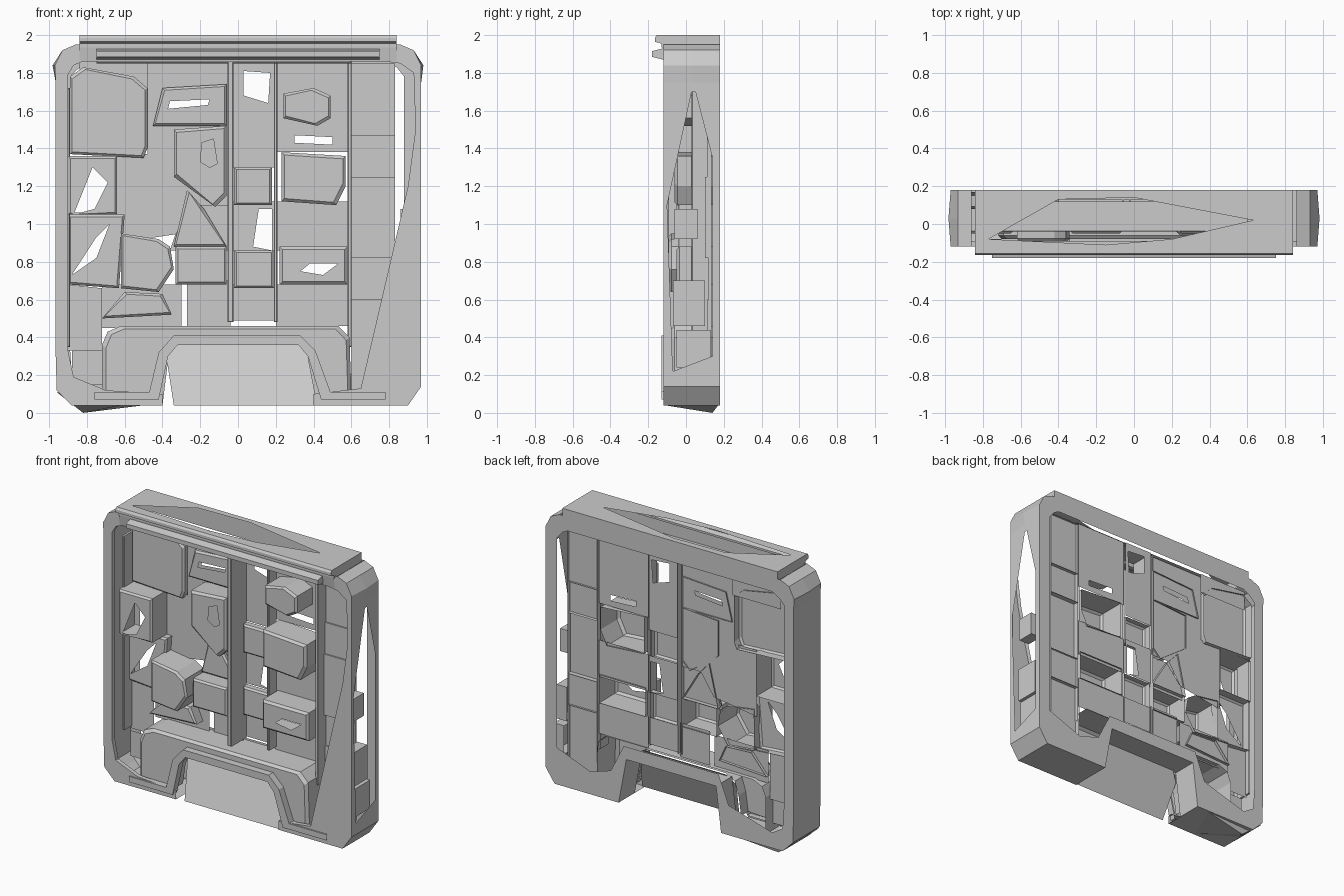
import bpy

def mesh(name, verts, faces):
    me = bpy.data.meshes.new(name)
    me.from_pydata(verts, [], faces)
    me.validate()
    ob = bpy.data.objects.new(name, me)
    bpy.context.collection.objects.link(ob)
    return ob

def loft(name, loops, closed=True, skip=(), cap=False):
    """Quad strips between loops of equal length; cap fills the last loop."""
    n = len(loops[0])
    verts = [v for lp in loops for v in lp]
    faces = []
    for k in range(len(loops) - 1):
        for i in range(n if closed else n - 1):
            if i not in skip:
                j = (i + 1) % n
                faces.append((k*n + i, k*n + j, (k+1)*n + j, (k+1)*n + i))
    if cap:
        faces.append(tuple(range((len(loops)-1)*n, len(loops)*n)))
    return mesh(name, verts, faces)

def at_y(pts, y):
    return [(x, y, z) for x, z in pts]

def rect(x0, x1, z0, z1):
    return [(x0, z0), (x1, z0), (x1, z1), (x0, z1)]

def shrink(pts, d):
    cx = sum(p[0] for p in pts) / len(pts)
    cz = sum(p[1] for p in pts) / len(pts)
    return [(x - d*(1 if x > cx else -1), z - d*(1 if z > cz else -1)) for x, z in pts]

def block(name, pts, yf, yb=0.13, d=0.012, hole=None):
    """Open-backed raised block with chamfered front, optional hole in the face."""
    loops = [at_y(pts, yb), at_y(pts, yf + d), at_y(shrink(pts, d), yf)]
    if hole:
        loops.append(at_y(hole, yf))
    return loft(name, loops, cap=not hole)

def panel(name, pts, y, hole=None):
    if hole:
        return loft(name, [at_y(pts, y), at_y(hole, y)])
    return mesh(name, at_y(pts, y), [tuple(range(len(pts)))])

def bar(name, profile, x0, x1):
    """Closed (y, z) profile run along x, with end plates."""
    for x in (x0, x1):
        mesh(name + "_end", [(x, y, z) for y, z in profile], [tuple(range(len(profile)))])
    return loft(name, [[(x, y, z) for y, z in profile] for x in (x0, x1)])

# Outer frame outline with arched notch at the bottom
FRONT, BACK = -0.12, 0.18
outer = [(-.4, .04), (-.88, .04), (-.96, .12), (-.965, .3), (-.965, 1.75), (-.97, 1.84),
         (-.93, 1.92), (-.86, 1.95), (.86, 1.95), (.93, 1.92), (.97, 1.84), (.97, 1.75),
         (.97, .14), (.9, .04), (.4, .04)]
arch = [(.34, .36), (-.36, .36)]
front_in = [(-.4, .1), (-.7, .12), (-.87, .19), (-.9, .33), (-.9, 1.72), (-.9, 1.79),
            (-.87, 1.84), (-.8, 1.87), (.78, 1.86), (.86, 1.85), (.93, 1.8), (.94, 1.5),
            (.9, 1.2), (.65, .13), (.4, .1)]
back_in = [(-.46, .25), (-.8, .15), (-.88, .2), (-.89, .35), (-.89, 1.72), (-.89, 1.78),
           (-.85, 1.82), (-.8, 1.85), (.8, 1.85), (.84, 1.83), (.88, 1.78), (.88, 1.72),
           (.88, .3), (.62, .2), (.46, .25), (.36, .45), (-.38, .45)]
bulge = [(x*1.012 if z > 1.8 and abs(x) > .95 else x, z) for x, z in outer + arch]
loft("frame_walls", [at_y(outer + arch, FRONT), at_y(bulge, .03), at_y(outer + arch, BACK)],
     skip=(7, 11, 14, 15, 16))
loft("frame_front_rim", [at_y(outer, FRONT), at_y(front_in, FRONT),
                         at_y(front_in, FRONT + .03)], closed=False)
loft("frame_back_rim", [at_y(outer + arch, BACK), at_y(back_in, BACK)])
loft("arch_tunnel", [at_y(outer[-1:] + arch + outer[:1], y) for y in (0.0, BACK)], closed=False)

# Right side wall with long opening, and the boxes seen through it
wall = [(-.12, 1.75), (.18, 1.75), (.18, 1.0), (.18, .14), (-.12, .14), (-.12, 1.0)]
gap = [(.03, 1.7), (.05, 1.7), (.14, 1.35), (.14, .3), (-.07, .22), (-.1, 1.1)]
loft("right_wall", [[(.97, y, z) for y, z in p] for p in (wall, gap)])
for y0, y1, z0, z1 in ((-.06, .06, .92, 1.08), (-.07, .1, .46, .7), (-.05, .13, .24, .44)):
    box = [(y0, z0), (y1, z0), (y1, z1), (y0, z1)]
    loft("side_box", [[(x, y, z) for y, z in box] for x in (.86, .94)], cap=True)

# Bent lower left corner
mesh("bent_corner", [(-.96, -.11, .11), (-.62, -.11, .04), (-.5, .17, .04), (-.96, .17, .11),
                     (-.82, .14, 0)], [(0, 1, 4), (1, 2, 4), (2, 3, 4), (3, 0, 4)])

# Top cap: holed lid, stepped front, end plates
lid = [(-.84, -.155), (0, -.155), (.84, -.155), (.84, .18), (0, .18), (-.84, .18)]
lid_gap = [(-.77, -.08), (-.15, -.11), (.2, -.08), (.63, .02), (0, .14), (-.4, .13)]
loft("top_lid", [[(x, y, 2.0) for x, y in p] for p in (lid, lid_gap)])
step = [(-.155, 2.0), (-.165, 1.985), (-.165, 1.965), (-.13, 1.955), (-.13, 1.935), (-.12, 1.86)]
loft("top_front", [[(x, y, z) for y, z in step] for x in (-.84, .84)], closed=False)
loft("top_back", [[(x, .18, z) for z in (2.0, 1.9)] for x in (-.84, .84)], closed=False)
for x in (-.84, .84):
    mesh("top_end", [(x, y, z) for y, z in [(.18, 2.0)] + step[:5] + [(.18, 1.935)]],
         [tuple(range(7))])
bar("top_ledge", [(-.12, 1.93), (-.18, 1.915), (-.18, 1.885), (-.12, 1.87)], -.75, .75)

# Bottom arched cover with lip
cover_out = [(-.72, .1), (-.72, .36), (-.69, .43), (-.62, .46), (.53, .46), (.59, .4), (.6, .1)]
cover_in = [(-.43, .1), (-.41, .24), (-.38, .33), (-.31, .37), (.32, .37), (.38, .3), (.43, .1)]
loft("arch_cover", [at_y(cover_out, .14), at_y(cover_out, -.06),
                    at_y([(x*.97, z - .015) for x, z in cover_out], -.08),
                    at_y(cover_in, -.08), at_y(cover_in, 0.0)], closed=False)
lip_in = [(-.76, .07), (-.42, .07), (-.37, .3), (-.32, .36), (.32, .36), (.37, .3), (.44, .07), (.78, .07)]
lip_out = [(-.76, .11), (-.47, .11), (-.42, .32), (-.34, .41), (.33, .41), (.41, .33), (.49, .11), (.78, .11)]
loft("arch_lip", [at_y(lip_out, -.08), at_y(lip_out, -.13), at_y(lip_in, -.13),
                  at_y(lip_in, -.08)], closed=False)
mesh("arch_plate", [(-.34, -.11, .04), (.42, -.11, .04), (.37, -.02, .3), (.32, .02, .37),
                    (-.32, .02, .37), (-.38, -.02, .3)], [(0, 1, 2, 3, 4, 5)])

# Recessed floor panels: left section
panel("floor_left_corner", rect(-.84, -.46, 1.72, 1.86), .14)
panel("floor_left_top", rect(-.48, -.05, 1.5, 1.85), .12,
      [(-.37, 1.61), (-.16, 1.63), (-.15, 1.66), (-.36, 1.65)])
panel("floor_left_mid", [(-.64, .9), (-.3, .95), (-.2, 1.1), (-.05, 1.1), (-.05, 1.52),
                         (-.48, 1.52), (-.48, 1.37), (-.64, 1.37)], .12)
panel("floor_left_inner", [(-.36, .86), (-.05, .86), (-.05, 1.1), (-.2, 1.1), (-.33, .95)], .10)
panel("floor_left_low", rect(-.72, -.3, .45, .68), .11)
panel("floor_mid_low", rect(-.27, -.04, .45, .7), .12)
panel("floor_left_edge", [(-.9, .33), (-.72, .33), (-.72, .66), (-.9, .68)], .09)
panel("floor_left_foot", rect(-.88, -.72, .15, .33), .06)

# Recessed floor panels: central channel, right bays, right column
panel("channel_top", rect(-.03, .19, 1.3, 1.86), .14,
      [(.03, 1.68), (.16, 1.64), (.17, 1.8), (.03, 1.81)])
panel("channel_mid", rect(-.03, .19, .86, 1.12), .14,
      [(.08, .88), (.18, .86), (.18, 1.08), (.11, 1.08)])
panel("channel_low", rect(-.03, .19, .49, .68), .13)
panel("bay_top", rect(.2, .59, 1.38, 1.86), .13,
      [(.3, 1.43), (.5, 1.42), (.5, 1.46), (.3, 1.47)])
panel("bay_mid", rect(.2, .59, .86, 1.12), .13)
panel("bay_low", rect(.2, .59, .46, .68), .13)
heights = [.12, .6, .82, 1.25, 1.47, 1.85]
for i, y in enumerate((.11, .12, .10, .11, .12)):
    loft("right_column_panel", [at_y(rect(.6, .83, heights[i], heights[i+1]), yy)
                                for yy in (.135, y)], cap=True)

# Upright ribs between the sections
for x, w, z0, yf in ((-.055, .03, .48, -.04), (.19, .018, .48, .05), (.58, .022, .35, .03)):
    block("upright_rib", rect(x, x + w, z0, 1.86), yf, .13, .004)
block("left_rib", rect(-.905, -.89, .35, 1.72), .0, .12, .004)
block("top_rib", rect(-.75, .6, 1.85, 1.87), -.04, .12, .004)

# Raised blocks, left section
block("upper_left_block", [(-.89, 1.37), (-.5, 1.35), (-.48, 1.4), (-.48, 1.72), (-.55, 1.78),
                           (-.82, 1.83), (-.89, 1.78)], .08, .15)
block("mid_left_block", rect(-.9, -.64, 1.05, 1.36), -.05, .13, .012,
      [(-.87, 1.05), (-.76, 1.08), (-.69, 1.22), (-.77, 1.3)])
block("lower_left_block", [(-.9, .68), (-.63, .66), (-.6, 1.05), (-.9, 1.05)], .06, .12, .012,
      [(-.88, .73), (-.75, .82), (-.68, 1.0), (-.75, .93)])
block("jutting_block", [(-.62, .66), (-.42, .64), (-.34, .76), (-.36, .88), (-.42, .92), (-.62, .95)], -.09)
block("small_lower_block", rect(-.33, -.06, .68, .88), -.04)
block("small_upper_step", [(-.34, .88), (-.06, .88), (-.18, 1.08), (-.27, 1.18)], .07)
block("upper_step", [(-.45, 1.52), (-.06, 1.52), (-.06, 1.74), (-.4, 1.72)], .08, .13, .012,
      [(-.37, 1.61), (-.16, 1.63), (-.15, 1.66), (-.36, 1.65)])
block("big_inner_block", [(-.34, 1.25), (-.12, 1.09), (-.06, 1.15), (-.06, 1.52), (-.34, 1.5)], -.05, .13, .015,
      [(-.2, 1.33), (-.15, 1.3), (-.11, 1.32), (-.13, 1.45), (-.19, 1.43)])
block("foot_block", [(-.72, .5), (-.35, .52), (-.4, .63), (-.6, .64)], .03)

# Raised blocks, central channel and right bays
block("channel_block", rect(-.02, .18, 1.1, 1.3), .08)
block("channel_block_low", rect(-.02, .19, .66, .86), .08)
block("bay_block_top", [(.24, 1.56), (.42, 1.52), (.49, 1.56), (.49, 1.68), (.4, 1.72), (.24, 1.69)], -.05)
block("bay_block_mid", [(.23, 1.12), (.52, 1.1), (.57, 1.2), (.57, 1.36), (.23, 1.38)], -.06, .14, .015)
block("bay_block_low", rect(.22, .58, .68, .88), -.05, .14, .015,
      [(.33, .75), (.45, .73), (.53, .79), (.38, .79)])
